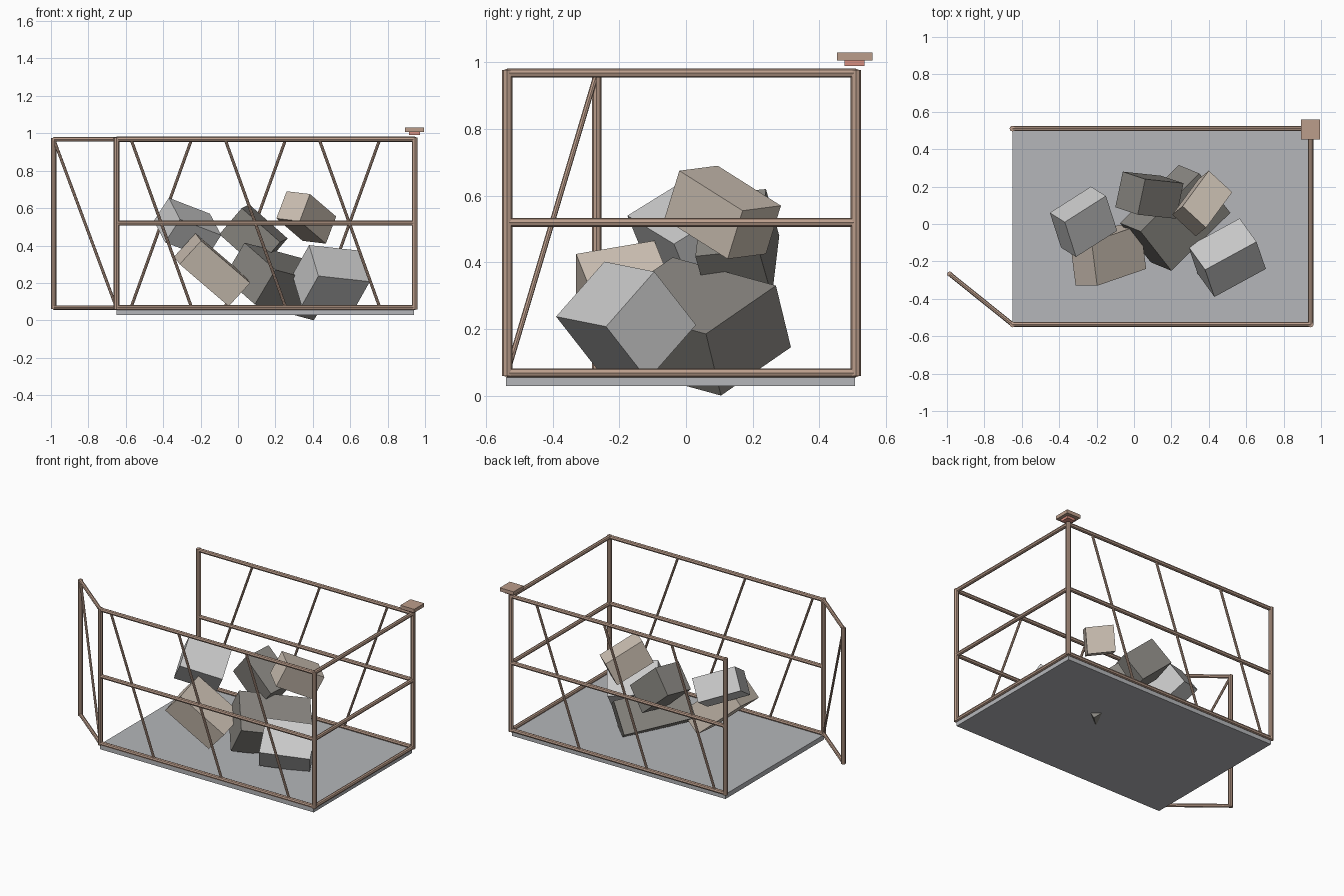
import bpy, bmesh
from mathutils import Vector

if "Cube" in bpy.data.objects:
    bpy.data.objects.remove(bpy.data.objects["Cube"])


def material(name, rgb):
    m = bpy.data.materials.new(name)
    m.diffuse_color = (*rgb, 1)
    m.use_nodes = True
    m.node_tree.nodes["Principled BSDF"].inputs["Base Color"].default_value = m.diffuse_color
    return m


RUST = material("rusty_brown", (0.50, 0.34, 0.26))
RED = material("red", (0.70, 0.28, 0.22))
FLOOR = material("floor_grey", (0.46, 0.47, 0.49))
LIGHT = material("light_stone", (0.66, 0.66, 0.66))
TAN = material("tan_stone", (0.62, 0.54, 0.46))
DARK = material("dark_stone", (0.25, 0.24, 0.22))


def rod(name, a, b, r, mat=RUST):
    """Eight-sided bar between two points."""
    a, b = Vector(a), Vector(b)
    bpy.ops.mesh.primitive_cylinder_add(vertices=8, radius=r, depth=(b - a).length, location=(a + b) / 2)
    ob = bpy.context.object
    ob.rotation_euler = (b - a).to_track_quat('Z', 'Y').to_euler()
    ob.name = name
    ob.data.materials.append(mat)
    return ob


def block(name, corner, u, v, w, mat):
    """Box spanned by three edges from one corner."""
    c, u, v, w = map(Vector, (corner, u, v, w))
    bm = bmesh.new()
    bmesh.ops.create_cube(bm, size=1)
    for p in bm.verts:
        k = p.co + Vector((.5, .5, .5))
        p.co = c + u * k.x + v * k.y + w * k.z
    bmesh.ops.recalc_face_normals(bm, faces=bm.faces)
    me = bpy.data.meshes.new(name)
    bm.to_mesh(me)
    bm.free()
    me.materials.append(mat)
    ob = bpy.data.objects.new(name, me)
    bpy.context.collection.objects.link(ob)
    return ob


def upright(name, lo, hi, mat):
    s = Vector(hi) - Vector(lo)
    return block(name, lo, (s.x, 0, 0), (0, s.y, 0), (0, 0, s.z), mat)


X0, X1, Y0, Y1 = -0.65, 0.945, -0.537, 0.51
LOW, MID, TOP = 0.068, 0.52, 0.968

# Floor plate
upright("floor", (X0, -0.54, 0.028), (0.942, 0.508, 0.06), FLOOR)

# Corner posts
for x, y, n in ((X0, Y0, "front_left"), (X1, Y0, "front_right"),
                (X1, Y1, "back_right"), (X0, Y1, "back_left")):
    rod(n + "_post", (x, y, 0.058), (x, y, 0.978), 0.0155)

# Horizontal rails on the front, right and back sides
sides = {"front": ((X0, Y0), (X1, Y0)), "right": ((X1, Y0), (X1, Y1)), "back": ((X1, Y1), (X0, Y1))}
for n, (a, b) in sides.items():
    for level, z in (("bottom", LOW), ("middle", MID), ("top", TOP)):
        rod(f"{n}_{level}_rail", (*a, z), (*b, z), 0.0135)

# Slanted braces, leaning opposite ways on front and back
for i in range(3):
    c = -0.41 + 0.503 * i
    for n, y, lean in (("front", Y0, -0.162), ("back", Y1, 0.162)):
        rod(f"{n}_brace_{i + 1}", (c + lean, y, TOP), (c - lean, y, LOW), 0.008)

# Open door at the left end
hinge, free = (X0, Y0), (-0.985, -0.268)
rod("door_free_post", (*free, 0.06), (*free, 0.976), 0.0145)
rod("door_top_rail", (*hinge, TOP), (*free, TOP), 0.012)
rod("door_bottom_rail", (*hinge, LOW), (*free, LOW), 0.012)
rod("door_brace", (*hinge, LOW), (*free, TOP), 0.008)

# Cap hovering over the back right post
upright("corner_cap", (0.892, 0.453, 1.006), (0.995, 0.56, 1.03), RUST)
upright("cap_light", (0.913, 0.476, 0.99), (0.973, 0.536, 1.006), RED)

# Tumbled stone blocks
block("light_block_right", (.38, -.245, .402), (.275, .15, -.03), (.05, -.145, -.165), (-.09, .125, -.16), LIGHT)
block("light_block_left", (-.37, .01, .655), (.22, .14, -.085), (.06, -.186, -.115), (-.08, .05, -.123), LIGHT)
block("tan_block_low", (-.227, -.095, .465), (.262, .09, -.225), (.03, -.235, -.04), (-.115, 0, -.125), TAN)
block("tan_block_top", (.26, .095, .69), (.125, -.115, -.015), (.14, .19, -.12), (-.055, -.045, -.145), TAN)
block("dark_block_top", (-.10, .09, .46), (.04, .19, .02), (.12, -.04, .14), (.205, -.022, -.182), DARK)
block("dark_block_low", (.035, -.04, .415), (.315, .31, -.085), (.165, -.21, -.145), (-.11, .045, -.185), DARK)
